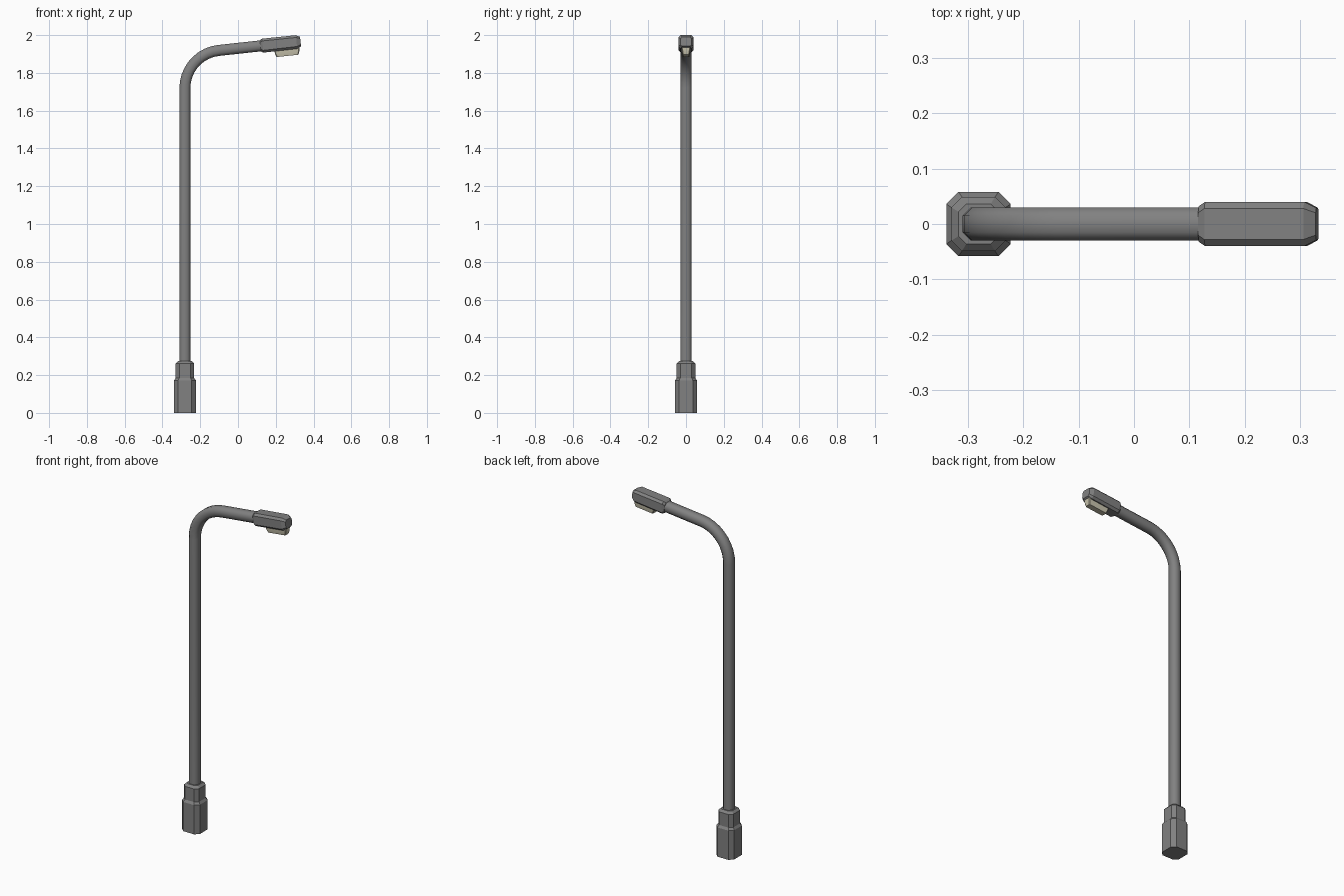
import bpy, bmesh, math
from mathutils import Vector

if "Cube" in bpy.data.objects:
    bpy.data.objects.remove(bpy.data.objects["Cube"])


def material(name, rgb):
    m = bpy.data.materials.new(name)
    m.diffuse_color = (*rgb, 1)
    m.use_nodes = True
    m.node_tree.nodes["Principled BSDF"].inputs["Base Color"].default_value = m.diffuse_color
    return m


grey = material("grey_metal", (0.22, 0.22, 0.22))
cream = material("cream_lens", (0.58, 0.55, 0.42))
Y = Vector((0, 1, 0))


def loft(name, sections, mat, angle):
    """Skin chamfered rectangles: (centre, side axis, half width u, half width y, chamfer)."""
    bm = bmesh.new()
    rings = []
    for c, u, a, b, ch in sections:
        pts = [(a, -b + ch), (a, b - ch), (a - ch, b), (-a + ch, b),
               (-a, b - ch), (-a, -b + ch), (-a + ch, -b), (a - ch, -b)]
        rings.append([bm.verts.new(c + u * p + Y * q) for p, q in pts])
    for r0, r1 in zip(rings, rings[1:]):
        for i in range(8):
            j = (i + 1) % 8
            bm.faces.new((r0[i], r0[j], r1[j], r1[i]))
    bm.faces.new(rings[0][::-1])
    bm.faces.new(rings[-1])
    bmesh.ops.recalc_face_normals(bm, faces=bm.faces)
    me = bpy.data.meshes.new(name)
    bm.to_mesh(me)
    bm.free()
    me.materials.append(mat)
    ob = bpy.data.objects.new(name, me)
    bpy.context.collection.objects.link(ob)
    bpy.context.view_layer.objects.active = ob
    ob.select_set(True)
    bpy.ops.object.shade_smooth_by_angle(angle=math.radians(angle))
    ob.select_set(False)
    return ob


PX = -0.281
X = Vector((1, 0, 0))

# Stepped base
base = [(0, .058, .022), (.172, .058, .022), (.185, .049, .019),
        (.262, .049, .019), (.275, .036, .014)]
loft("base", [(Vector((PX, 0, z)), X, h, h, c) for z, h, c in base], grey, 20)

# Pole with bend and slightly rising arm
tilt = math.radians(6.2)
turn = math.pi / 2 - tilt
R, z0, n = 0.2, 1.72, 9
path = [(Vector((PX, 0, 0.26)), 0)]
for i in range(n + 1):
    t = turn * i / n
    path.append((Vector((PX + R * (1 - math.cos(t)), 0, z0 + R * math.sin(t))), t))
d = Vector((math.cos(tilt), 0, math.sin(tilt)))
up = Vector((math.sin(tilt), 0, -math.cos(tilt)))  # points down from the arm
arm = path[-1][0]


def on_axis(x, drop=0):
    return arm + d * ((x - arm.x) / d.x) + up * drop


path.append((on_axis(0.14), turn))
loft("pole", [(p, Vector((math.cos(t), 0, -math.sin(t))), .029, .030, .015)
              for p, t in path], grey, 60)

# Lamp head
head = [(.119, .030, .032, .012), (.131, .037, .040, .012),
        (.310, .036, .040, .012), (.331, .025, .029, .009)]
loft("lamp_head", [(on_axis(x), up, a, b, c) for x, a, b, c in head], grey, 20)

# Lens below the head
lens = [(.03, .067, .022, .004), (.05, .065, .021, .004), (.068, .058, .017, .004)]
loft("lens", [(on_axis(.255, dr), d, a, b, c) for dr, a, b, c in lens], cream, 20)
